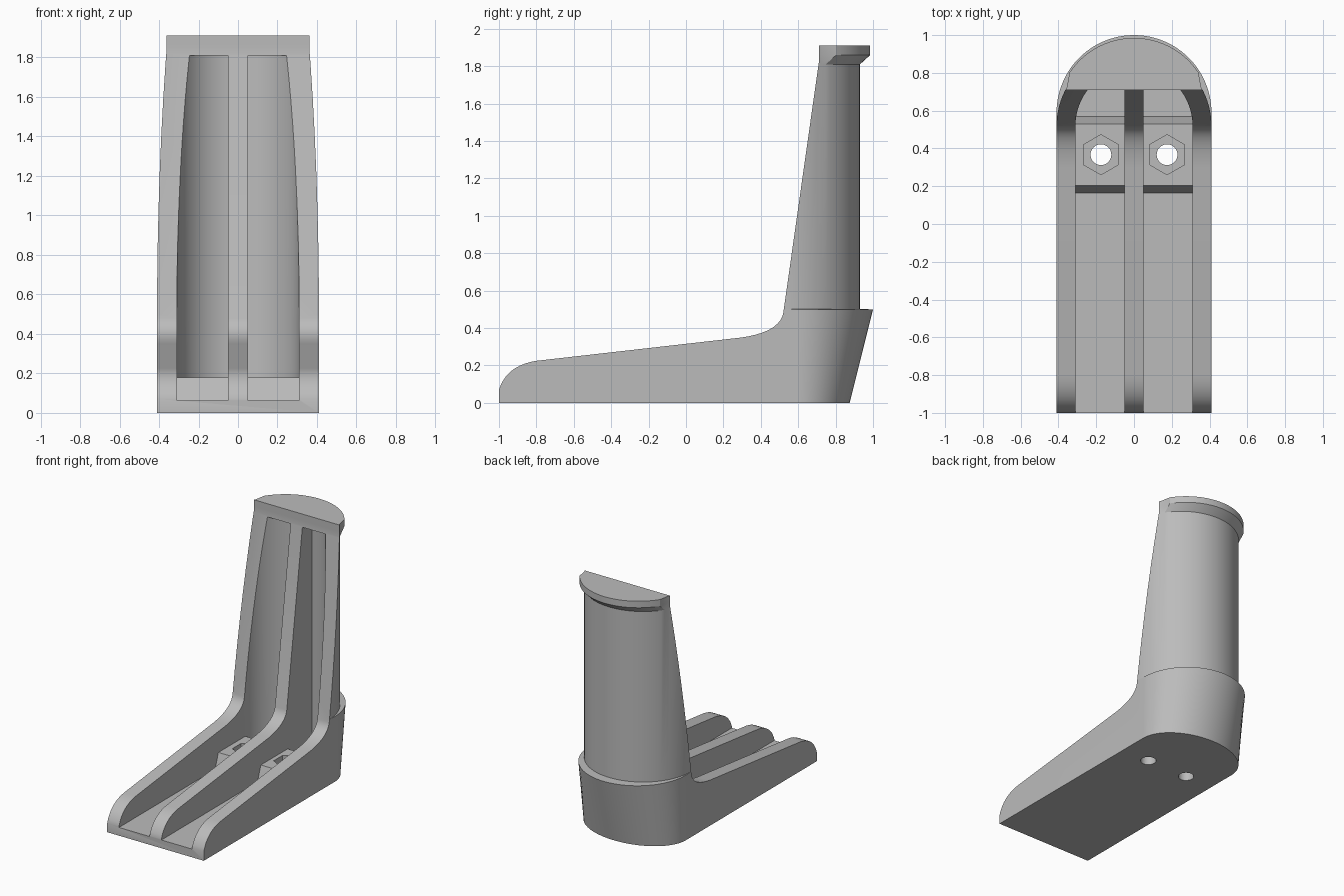
import bpy, bmesh, math
from mathutils import Vector

old = bpy.data.objects.get("Cube")
if old:
    bpy.data.objects.remove(old, do_unlink=True)

grey = bpy.data.materials.new("plain grey")
grey.use_nodes = True
grey.diffuse_color = (0.5, 0.5, 0.5, 1)
grey.node_tree.nodes["Principled BSDF"].inputs["Base Color"].default_value = (0.5, 0.5, 0.5, 1)


def loft(name, rings):
    """Closed solid through rings of equal point count."""
    bm = bmesh.new()
    loops = [[bm.verts.new(p) for p in ring] for ring in rings]
    n = len(loops[0])
    for a, b in zip(loops, loops[1:]):
        for i in range(n):
            j = (i + 1) % n
            bm.faces.new((a[i], a[j], b[j], b[i]))
    bm.faces.new(loops[0])
    bm.faces.new(loops[-1])
    bmesh.ops.recalc_face_normals(bm, faces=bm.faces)
    mesh = bpy.data.meshes.new(name)
    bm.to_mesh(mesh)
    bm.free()
    mesh.materials.append(grey)
    obj = bpy.data.objects.new(name, mesh)
    bpy.context.collection.objects.link(obj)
    return obj


def prism(name, outline, lo, hi, axis="z"):
    """Extrude a 2D outline along z (x, y points) or along x (y, z points)."""
    place = (lambda p, h: (p[0], p[1], h)) if axis == "z" else (lambda p, h: (h, p[0], p[1]))
    return loft(name, [[place(p, h) for p in outline] for h in (lo, hi)])


def polygon(cx, cy, r, sides, start=0.0):
    return [(cx + r * math.cos(start + math.tau * i / sides),
             cy + r * math.sin(start + math.tau * i / sides)) for i in range(sides)]


def bend(a, c, b, steps=10):
    a, c, b = Vector(a), Vector(c), Vector(b)
    return [tuple(a.lerp(c, i / steps).lerp(c.lerp(b, i / steps), i / steps))
            for i in range(steps + 1)]


def boolean(obj, cutter, operation="DIFFERENCE"):
    mod = obj.modifiers.new("cut", "BOOLEAN")
    mod.operation = operation
    mod.solver = "EXACT"
    mod.object = cutter
    bpy.context.view_layer.objects.active = obj
    bpy.ops.object.modifier_apply(modifier=mod.name)
    bpy.data.objects.remove(cutter, do_unlink=True)


def body_ring(z, centre, depth, lip=0.0):
    """Plan outline with straight sides and a rounded back; the lip shifts the rear arc."""
    ring = [(-0.41, -1.1, z), (0.41, -1.1, z)]
    for i in range(49):
        deg = 90 - 3.75 * i
        t = math.radians(deg)
        shift = lip if abs(deg) < 57 else 0.0
        ring.append((0.41 * math.sin(t), centre + shift + depth * math.cos(t), z))
    return ring


# Body: flared base, upright column and overhanging cap
body = loft("body", [
    body_ring(0, 0.59, 0.285),
    body_ring(0.5, 0.59, 0.41),
    body_ring(0.502, 0.52, 0.41),
    body_ring(1.81, 0.52, 0.41),
    body_ring(1.86, 0.52, 0.41, 0.055),
    body_ring(1.91, 0.52, 0.41, 0.055),
])

# Side profile shapes the nose, the sloping foot and the leaning front
profile = [(1.2, -0.1), (1.2, 2), (0.71, 2), (0.71, 1.82)]
profile += bend((0.52, 0.48), (0.5, 0.38), (0.3, 0.35))
profile += bend((-0.8, 0.225), (-0.96, 0.2), (-1, 0.07))
profile += [(-1, -0.1)]
boolean(body, prism("profile_cutter", profile, -0.6, 0.6, "x"), "INTERSECT")

# Two channels leave the side walls and the central rib
blocks = []
for side, label in ((1, "left"), (-1, "right")):
    start, end = math.asin(0.05 / 0.31), math.pi / 2
    plan = [(0.05, -1.2), (0.31, -1.2)]
    for i in range(25):
        t = end + (start - end) * i / 24
        plan.append((0.31 * math.sin(t), 0.52 + 0.31 * math.cos(t)))
    plan = [(side * x, y) for x, y in plan]
    boolean(body, prism("channel_cutter", plan, 0.063, 1.81))

    # Nut block with hexagonal pocket and bolt hole
    trapezoid = [(0.161, 0.05), (0.165, 0.063), (0.205, 0.178),
                 (0.53, 0.178), (0.57, 0.063), (0.574, 0.05)]
    ends = sorted((side * 0.048, side * 0.312))
    block = prism(label + "_nut_block", trapezoid, ends[0], ends[1], "x")
    cx, cy = side * 0.175, 0.367
    boolean(block, prism("hex_cutter", polygon(cx, cy, 0.106, 6, math.pi / 2), 0.1, 0.3))
    for part in (block, body):
        boolean(part, prism("hole_cutter", polygon(cx, cy, 0.055, 32), -0.2, 0.3))
    blocks.append(block)

# Smooth the curves, keep the edges crisp
for obj in [body] + blocks:
    bpy.ops.object.select_all(action="DESELECT")
    obj.select_set(True)
    bpy.context.view_layer.objects.active = obj
    bpy.ops.object.shade_smooth_by_angle(angle=math.radians(25))
